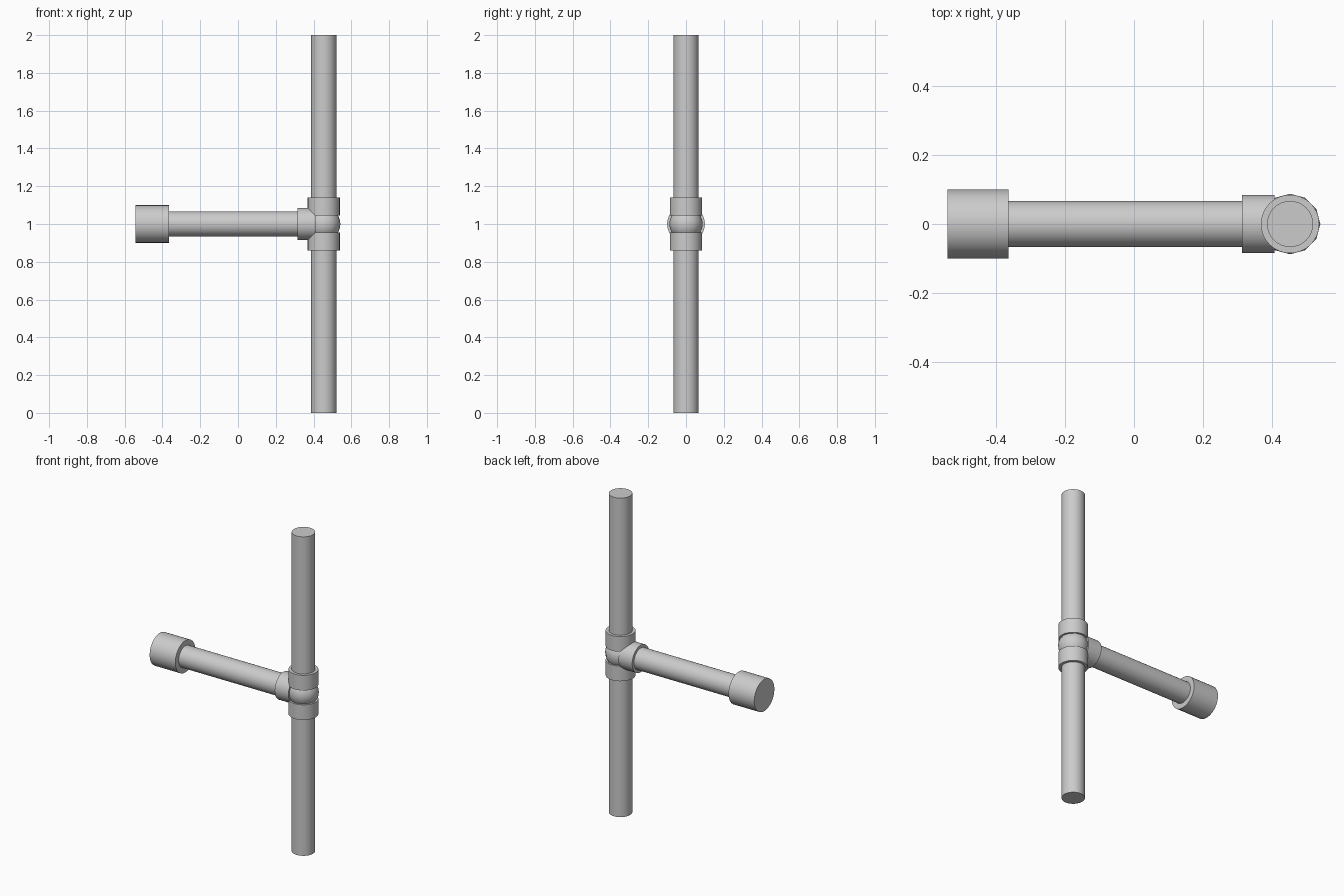
import bpy
import math

cube = bpy.data.objects.get("Cube")
if cube:
    bpy.data.objects.remove(cube, do_unlink=True)

# One plain grey for every part
grey = bpy.data.materials.new("pipe grey")
grey.use_nodes = True
colour = (0.6, 0.6, 0.6, 1)
grey.diffuse_color = colour
grey.node_tree.nodes["Principled BSDF"].inputs["Base Color"].default_value = colour

PIPE_X, MID_Z = 0.454, 1.0
PIPE_R, COLLAR_R, CAP_R = 0.067, 0.085, 0.1
COLLAR_IN, COLLAR_OUT = 0.045, 0.14   # distances from the joint centre


def finish(name):
    obj = bpy.context.object
    obj.name = name
    obj.data.materials.append(grey)
    bpy.ops.object.shade_smooth_by_angle(angle=math.radians(35))
    return obj


def upright(name, radius, z0, z1):
    bpy.ops.mesh.primitive_cylinder_add(
        vertices=32, radius=radius, depth=z1 - z0,
        location=(PIPE_X, 0, (z0 + z1) / 2))
    return finish(name)


def sideways(name, radius, x0, x1):
    bpy.ops.mesh.primitive_cylinder_add(
        vertices=32, radius=radius, depth=x1 - x0,
        location=((x0 + x1) / 2, 0, MID_Z), rotation=(0, math.pi / 2, 0))
    return finish(name)


# Upright pipes and their collars
upright("lower_pipe", PIPE_R, 0, MID_Z - COLLAR_IN)
upright("upper_pipe", PIPE_R, MID_Z + COLLAR_IN, 2)
upright("lower_collar", COLLAR_R, MID_Z - COLLAR_OUT, MID_Z - COLLAR_IN)
upright("upper_collar", COLLAR_R, MID_Z + COLLAR_IN, MID_Z + COLLAR_OUT)

# Side branch with its collar and end cap
sideways("branch_pipe", PIPE_R, -0.4, PIPE_X - COLLAR_IN)
sideways("branch_collar", COLLAR_R, PIPE_X - COLLAR_OUT, PIPE_X - COLLAR_IN)
sideways("end_cap", CAP_R, -0.543, -0.365)

# Ball at the heart of the joint
bpy.ops.mesh.primitive_uv_sphere_add(
    segments=12, ring_count=12, radius=0.088, location=(PIPE_X, 0, MID_Z))
finish("joint_ball")
